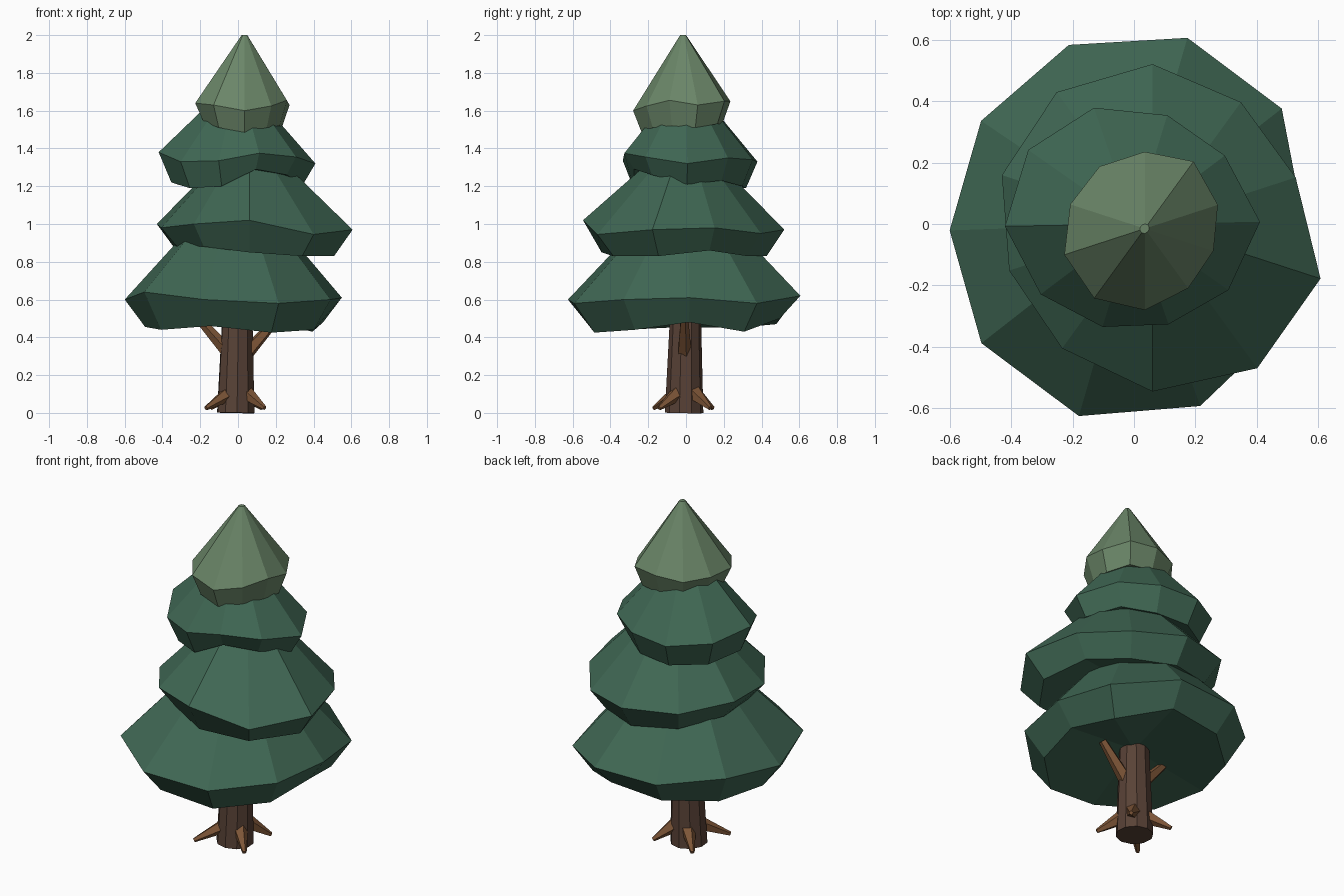
import bpy, bmesh
from math import cos, sin, radians
from mathutils import Vector

cube = bpy.data.objects.get("Cube")
if cube:
    bpy.data.objects.remove(cube)


def make_material(name, rgb):
    mat = bpy.data.materials.new(name)
    mat.use_nodes = True
    mat.diffuse_color = (*rgb, 1)
    mat.node_tree.nodes["Principled BSDF"].inputs["Base Color"].default_value = (*rgb, 1)
    return mat


dark_green = make_material("dark green", (0.05, 0.135, 0.087))
light_green = make_material("light green", (0.145, 0.238, 0.138))
bark = make_material("bark brown", (0.098, 0.054, 0.037))
wood = make_material("wood brown", (0.205, 0.091, 0.038))


def loft(name, rings, material):
    """Skin matching rings of points; a ring with one point closes as a fan."""
    bm = bmesh.new()
    loops = [[bm.verts.new(p) for p in ring] for ring in rings]
    for low, high in zip(loops, loops[1:]):
        n = max(len(low), len(high))
        for i in range(n):
            j = (i + 1) % n
            if len(low) == 1:
                bm.faces.new((low[0], high[j], high[i]))
            elif len(high) == 1:
                bm.faces.new((low[i], low[j], high[0]))
            else:
                bm.faces.new((low[i], low[j], high[j], high[i]))
    for cap in (loops[0], loops[-1]):
        if len(cap) > 2:
            bm.faces.new(cap)
    bmesh.ops.recalc_face_normals(bm, faces=bm.faces)
    mesh = bpy.data.meshes.new(name)
    bm.to_mesh(mesh)
    bm.free()
    mesh.materials.append(material)
    obj = bpy.data.objects.new(name, mesh)
    bpy.context.collection.objects.link(obj)
    return obj


def foliage(name, center, turn, radii, rim, hem, hem_scale, roof, hollow, material):
    """Faceted skirt: hollow underside, tucked hem, uneven rim and pointed roof."""
    cx, cy = center
    step = 360 / len(radii)

    def ring(scale, heights):
        return [(cx + r * scale * cos(radians(turn + i * step)),
                 cy + r * scale * sin(radians(turn + i * step)), z)
                for i, (r, z) in enumerate(zip(radii, heights))]

    tip = ring(0.06, [roof] * len(radii))
    return loft(name, [[(cx, cy, hollow)], ring(hem_scale, hem), ring(1, rim), tip], material)


def limb(name, start, end, r0, r1, material, sides=5):
    """Tapered stick between two points."""
    start, end = Vector(start), Vector(end)
    turn = (end - start).to_track_quat('Z', 'Y')
    rings = [[p + turn @ Vector((r * cos(radians(a * 360 / sides)),
                                 r * sin(radians(a * 360 / sides)), 0))
              for a in range(sides)] for p, r in ((start, r0), (end, r1))]
    return loft(name, rings, material)


# Foliage tiers, bottom to top
foliage("bottom_foliage", (0, 0), 2,
        (.55, .61, .63, .62, .6, .6, .63, .65, .63, .59),
        (.61, .58, .62, .61, .63, .6, .64, .6, .58, .6),
        (.48, .43, .5, .47, .45, .455, .44, .46, .425, .44),
        0.82, 1.22, 0.52, dark_green)
foliage("middle_foliage", (0.06, 0), 18,
        (.49, .49, .52, .53, .515, .49, .5, .545, .58, .575),
        (.98, .95, .97, .98, 1, .98, 1, 1.02, .945, .97),
        (.86, .83, .83, .85, .88, .88, .88, .85, .83, .83),
        0.82, 1.47, 0.92, dark_green)
foliage("upper_foliage", (0, 0), 1,
        (.41, .37, .37, .4, .42, .42, .38, .35, .345, .375),
        (1.32, 1.35, 1.34, 1.33, 1.35, 1.38, 1.33, 1.335, 1.375, 1.355),
        (1.21, 1.23, 1.2, 1.19, 1.2, 1.22, 1.19, 1.2, 1.29, 1.26),
        0.84, 1.76, 1.28, dark_green)
foliage("top_foliage", (0.035, -0.015), 18,
        (.25, .27, .25, .25, .255, .275, .28, .265, .24, .235),
        (1.63, 1.65, 1.65, 1.63, 1.64, 1.64, 1.63, 1.6, 1.625, 1.655),
        (1.51, 1.53, 1.53, 1.53, 1.54, 1.54, 1.51, 1.485, 1.51, 1.52),
        0.83, 2.0, 1.56, light_green)

# Trunk
limb("trunk", (-0.012, -0.01, 0), (0, 0, 0.7), 0.102, 0.075, bark, 10)

# Roots spread diagonally around the base
for label, angle, reach in (("back_left", 45, .18), ("back_right", 135, .2),
                            ("front_right", 225, .24), ("front_left", 315, .2)):
    c, s = cos(radians(angle)), sin(radians(angle))
    limb(label + "_root", (0.05 * c, 0.05 * s, 0.11), (reach * c, reach * s, 0.025),
         0.045, 0.012, wood)

# Side branches under the foliage
for label, side in (("left", 1), ("right", -1)):
    limb(label + "_branch", (0.04 * side, -0.01, 0.31), (0.21 * side, -0.01, 0.5),
         0.04, 0.022, wood)
